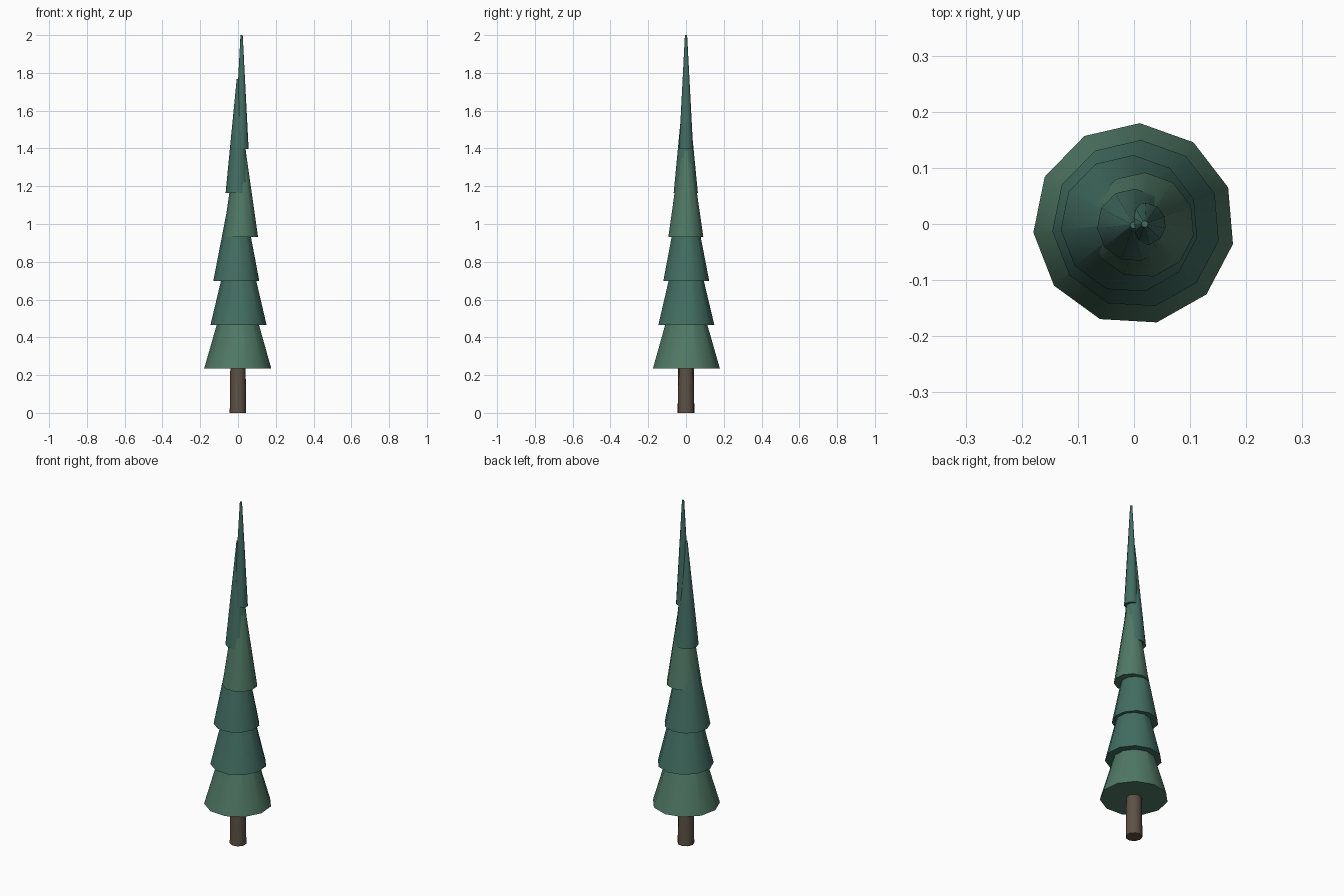
import bpy
import math

if "Cube" in bpy.data.objects:
    bpy.data.objects.remove(bpy.data.objects["Cube"])


def material(name, rgb):
    m = bpy.data.materials.new(name)
    m.diffuse_color = (*rgb, 1)
    m.use_nodes = True
    m.node_tree.nodes["Principled BSDF"].inputs["Base Color"].default_value = m.diffuse_color
    return m


light_green = material("light_green", (0.08, 0.19, 0.13))
blue_green = material("blue_green", (0.055, 0.155, 0.122))
bark = material("bark", (0.11, 0.083, 0.06))


def cone(name, sides, r_low, r_high, z, height, x, y, mat, turn):
    bpy.ops.mesh.primitive_cone_add(vertices=sides, radius1=r_low, radius2=r_high,
                                    depth=height, location=(x, y, z + height / 2),
                                    rotation=(0, 0, math.radians(turn)))
    ob = bpy.context.object
    ob.name = name
    ob.data.materials.append(mat)
    bpy.ops.object.shade_smooth_by_angle(angle=math.radians(40))
    return ob


# trunk
cone("trunk", 9, 0.045, 0.041, 0, 0.3, 0.001, 0, bark, 10)

# overlapping foliage tiers, slightly off axis: radius, x, y, material
tiers = [
    (0.180, 0.000, 0.000, light_green),
    (0.150, 0.004, 0.000, blue_green),
    (0.123, -0.008, 0.000, blue_green),
    (0.094, 0.014, -0.002, light_green),
    (0.065, -0.001, -0.002, blue_green),
    (0.038, 0.019, 0.000, blue_green),
]
for i, (r, x, y, mat) in enumerate(tiers):
    # a cone vertex starts on +y; 11 sides, turned slightly clockwise
    cone(f"foliage_tier_{i + 1}", 11, r, 0.006, 0.234 + 0.2325 * i, 0.604, x, y, mat, -3.3)
